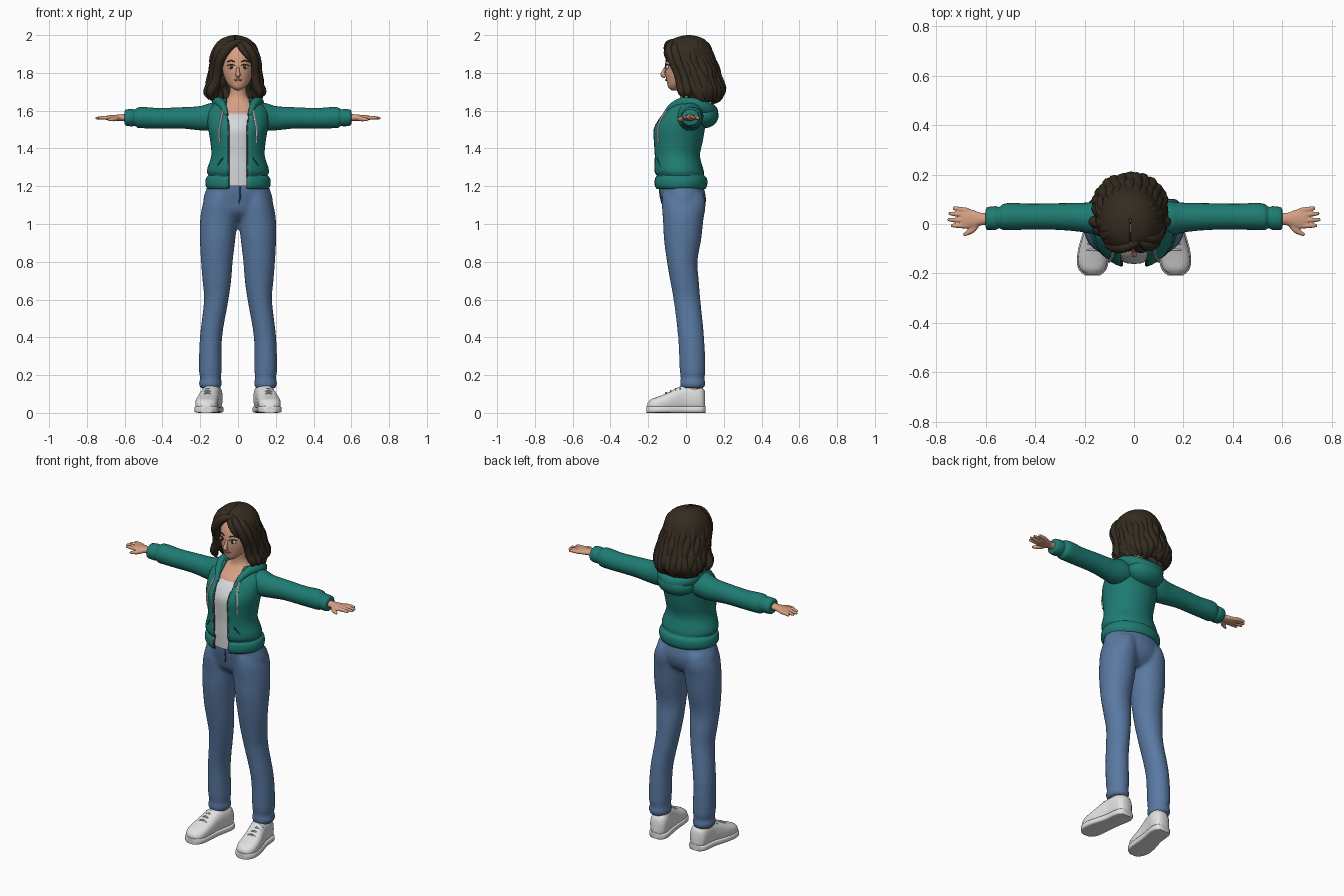
import bpy, bmesh, math, random
from mathutils import Vector

random.seed(4)


def material(name, rgb):
    m = bpy.data.materials.new(name)
    m.diffuse_color = (*rgb, 1)
    return m


SKIN = material("skin", (0.68, 0.35, 0.23))
HAIR = material("dark brown", (0.036, 0.025, 0.015))
TEAL = material("teal", (0.013, 0.20, 0.17))
DARK_TEAL = material("dark teal", (0.008, 0.10, 0.09))
DENIM = material("denim blue", (0.10, 0.19, 0.36))
DARK_DENIM = material("dark denim", (0.05, 0.09, 0.18))
WHITE = material("white", (0.76, 0.76, 0.76))
SHIRT = material("shirt white", (0.66, 0.68, 0.70))
GREY = material("zip grey", (0.09, 0.09, 0.10))
LIP = material("lip pink", (0.42, 0.14, 0.11))


def spline(rows, knots, k=4):
    """Smooth interpolation of rows of numbers."""
    v, n, out = [Vector(r) for r in rows], len(rows), []
    slope = []
    for i in range(n):
        a, b = max(i - 1, 0), min(i + 1, n - 1)
        slope.append((v[b] - v[a]) / (knots[b] - knots[a]))
    for i in range(n - 1):
        d = knots[i + 1] - knots[i]
        for j in range(k):
            t = j / k
            out.append(v[i] * (2*t**3 - 3*t*t + 1) + slope[i] * d * (t**3 - 2*t*t + t)
                       + v[i + 1] * (3*t*t - 2*t**3) + slope[i + 1] * d * (t**3 - t*t))
    return out + [v[-1]]


def skin_rings(name, rings, mat, closed=True, thickness=0):
    bm = bmesh.new()
    grid = [[bm.verts.new(p) for p in ring] for ring in rings]
    n = len(rings[0])
    for a, b in zip(grid, grid[1:]):
        for i in range(n if closed else n - 1):
            j = (i + 1) % n
            bm.faces.new((a[i], a[j], b[j], b[i]))
    if closed:
        bm.faces.new(grid[0])
        bm.faces.new(grid[-1])
    bmesh.ops.recalc_face_normals(bm, faces=bm.faces)
    me = bpy.data.meshes.new(name)
    bm.to_mesh(me)
    bm.free()
    me.materials.append(mat)
    me.shade_smooth()
    me.set_sharp_from_angle(angle=math.radians(55))
    ob = bpy.data.objects.new(name, me)
    bpy.context.collection.objects.link(ob)
    if thickness:
        mod = ob.modifiers.new("thickness", "SOLIDIFY")
        mod.thickness, mod.offset = thickness, 0
    return ob


def loft(name, axis, rows, mat, n=28, power=2, k=4):
    """Rows are position on axis, two centres, two radii."""
    def bend(c):
        return math.copysign(abs(c) ** (2 / power), c)
    rings = []
    for t, a, b, ra, rb in spline(rows, [r[0] for r in rows], k):
        ring = []
        for i in range(n):
            w = math.tau * i / n
            u, v = a + ra * bend(math.cos(w)), b + rb * bend(math.sin(w))
            ring.append({"x": (t, u, v), "y": (u, t, v), "z": (u, v, t)}[axis])
        rings.append(ring)
    return skin_rings(name, rings, mat)


def tube(name, pts, mat, n=8, k=4):
    """Points are x, y, z, radius."""
    rows = spline(pts, range(len(pts)), k)
    c = [r.xyz for r in rows]
    rings, side = [], None
    for i, r in enumerate(rows):
        t = (c[min(i + 1, len(c) - 1)] - c[max(i - 1, 0)]).normalized()
        side = t.orthogonal() if side is None else side - t * side.dot(t)
        side.normalize()
        up = t.cross(side)
        rings.append([c[i] + r[3] * (side * math.cos(w) + up * math.sin(w))
                      for w in (math.tau * j / n for j in range(n))])
    return skin_rings(name, rings, mat)


def wrap_point(row, a, f=1, cx=0):
    return Vector((cx + f * row[2] * math.sin(a), row[1] - f * row[3] * math.cos(a), row[0]))


def wrap(name, rows, mat, thickness, cx=0, n=40):
    """Shell open at the front; rows are z, centre y, two radii, half opening."""
    dense, rings = spline(rows, [r[0] for r in rows]), []
    for r in dense:
        a0 = math.asin(min(0.97, max(0, r[4]) / r[2]))
        rings.append([wrap_point(r, a0 + (math.tau - 2 * a0) * i / n, 1, cx) for i in range(n + 1)])
    skin_rings(name, rings, mat, False, thickness)
    return dense, rings


def front_y(dense, x, z):
    r = min(dense, key=lambda q: abs(q[0] - z))
    return r[1] - r[3] * math.sqrt(max(0, 1 - (x / r[2]) ** 2))


def ball(name, loc, size, mat):
    rows = [(loc[2] + size[2] * math.sin(w), loc[0], loc[1], size[0] * math.cos(w), size[1] * math.cos(w))
            for w in (math.pi * (i / 10 - 0.5) * 0.98 for i in range(11))]
    return loft(name, "z", rows, mat, 16, k=1)


def fuse(name, parts, voxel):
    bpy.ops.object.select_all(action="DESELECT")
    for p in parts:
        p.select_set(True)
    bpy.context.view_layer.objects.active = parts[0]
    bpy.ops.object.join()
    parts[0].name = name
    mod = parts[0].modifiers.new("fuse", "REMESH")
    mod.mode, mod.voxel_size, mod.use_smooth_shade = "VOXEL", voxel, True
    mod = parts[0].modifiers.new("soften", "SMOOTH")
    mod.factor, mod.iterations = 0.5, 4


# Jeans
jeans = [loft("pelvis", "z", [(1.02, 0, -.01, .10, .06), (1.06, 0, -.012, .16, .10), (1.12, 0, -.012, .185, .118),
                              (1.18, 0, -.022, .17, .12), (1.23, 0, -.03, .15, .113)], DENIM)]
for s in (-1, 1):
    leg = [(.13, .145, .035, .052, .06), (.155, .147, .035, .062, .068), (.18, .145, .035, .055, .063),
           (.22, .147, .035, .060, .068), (.4, .143, .027, .059, .069), (.6, .115, .005, .065, .071),
           (.7, .112, -.008, .076, .076), (.8, .112, -.02, .084, .081), (.92, .108, -.018, .094, .099),
           (1.02, .102, -.015, .099, .107), (1.1, .098, -.012, .09, .116), (1.16, .09, -.015, .075, .11)]
    jeans.append(loft("leg", "z", [(z, s * x, y, a, b) for z, x, y, a, b in leg], DENIM))
fuse("jeans", jeans, .011)
tube("fly_seam", [(.012, -.142, 1.20, .004), (.012, -.136, 1.15, .004), (.004, -.128, 1.11, .003)], DARK_DENIM)

# Shirt, chest and neck
loft("shirt", "z", [(1.20, 0, -.03, .148, .122), (1.28, 0, -.04, .14, .114), (1.36, 0, -.05, .12, .104),
                    (1.44, 0, -.045, .125, .114), (1.5, 0, -.04, .13, .12), (1.55, 0, -.025, .135, .11),
                    (1.585, 0, -.01, .13, .092)], SHIRT)
loft("chest_and_neck", "z", [(1.54, 0, -.02, .12, .10), (1.59, 0, -.005, .12, .088), (1.63, 0, .01, .10, .066),
                             (1.66, 0, .015, .06, .05), (1.70, 0, .012, .044, .044), (1.77, 0, 0, .044, .044)], SKIN)

# Jacket body with hem band
jacket, edge = wrap("jacket", [
    (1.19, -.03, .155, .127, .05), (1.205, -.03, .165, .135, .05), (1.24, -.03, .163, .134, .05),
    (1.255, -.033, .15, .122, .05), (1.28, -.04, .158, .127, .05), (1.36, -.05, .135, .117, .05),
    (1.44, -.045, .14, .127, .05), (1.5, -.04, .15, .132, .05), (1.55, -.025, .155, .122, .054),
    (1.6, -.005, .15, .102, .06), (1.64, .015, .115, .077, .062), (1.66, .02, .085, .07, .062)], TEAL, .014)

for s in (-1, 1):
    # Sleeves with cuffs
    sleeve = [(.08, .02, 1.572, .07, .062), (.14, .022, 1.568, .07, .073), (.2, .026, 1.56, .06, .064),
              (.3, .03, 1.562, .054, .056), (.42, .03, 1.56, .052, .054), (.5, .03, 1.563, .055, .056),
              (.53, .028, 1.563, .052, .054), (.545, .026, 1.563, .043, .044), (.56, .024, 1.563, .048, .046),
              (.595, .022, 1.563, .045, .042), (.6, .022, 1.563, .036, .034)]
    loft("sleeve", "x", [(s * r[0], *r[1:]) for r in sleeve], TEAL)

    # Zip, drawstring and pocket seam
    col = 0 if s > 0 else -1
    tube("zip", [(*r[col], .006) for r in edge[:33:4]], GREY, 6, 2)
    tube("drawstring", [(s * x, front_y(jacket, x, z) - .012, z, .006) for x, z in
                        ((.08, 1.60), (.09, 1.55), (.10, 1.49), (.097, 1.43))], WHITE, 6)
    tube("pocket_seam", [(s * x, front_y(jacket, x, z) - .007, z, .004) for x, z in
                         ((.08, 1.35), (.10, 1.32), (.125, 1.275))], DARK_TEAL, 6)

    # Hand with four fingers and a thumb
    parts = [loft("palm", "x", [(s * .57, .022, 1.563, .026, .022), (s * .62, .02, 1.563, .026, .018),
                                (s * .65, .02, 1.562, .037, .016), (s * .69, .023, 1.562, .042, .013),
                                (s * .70, .023, 1.562, .036, .010)], SKIN, 16)]
    for y0, y1, x1 in ((.055, .066, .733), (.035, .043, .75), (.013, .018, .755), (-.008, -.006, .74)):
        parts.append(tube("finger", [(s * .67, y0, 1.562, .011), (s * .71, (y0 + y1) / 2, 1.563, .0105),
                                     (s * x1, y1, 1.56, .007)], SKIN))
    parts.append(tube("thumb", [(s * .63, .005, 1.56, .012), (s * .655, -.025, 1.556, .013),
                                (s * .69, -.045, 1.552, .007)], SKIN))
    fuse("hand", parts, .004)

    # Trainer
    shoe = [(.10, .132, .03, .055), (.085, .133, .046, .065), (.05, .135, .053, .074), (0, .142, .051, .073),
            (-.05, .153, .054, .063), (-.10, .162, .059, .050), (-.15, .167, .059, .040),
            (-.185, .168, .048, .033), (-.205, .168, .025, .024)]
    loft("shoe", "y", [(y, s * x, h + .005, w, h) for y, x, w, h in shoe], WHITE, 28, 2.6)
    loft("sole", "y", [(y * 1.02, s * x, .018, w + .005, .018) for y, x, w, h in shoe], WHITE, 28, 5)
    loft("ankle", "z", [(.10, s * .143, .035, .042, .048), (.20, s * .143, .035, .042, .048)], SKIN)
    for y, z in ((-.03, .137), (-.055, .128), (-.08, .117), (-.105, .106)):
        x = .157 - y * .05
        tube("lace", [(s * (x - .03), y, z - .012, .005), (s * x, y, z, .005),
                      (s * (x + .03), y, z - .012, .005)], SHIRT, 6)

# Folded hood behind the neck and its rim
ball("hood", (0, .095, 1.575), (.115, .078, .068), TEAL)
rim = [(.062, -.115, 1.575, .012), (.078, -.075, 1.622, .018), (.098, -.015, 1.645, .026),
       (.105, .05, 1.635, .034), (.07, .105, 1.61, .04)]
tube("hood_rim", rim + [(0, .13, 1.595, .04)] + [(-x, y, z, r) for x, y, z, r in reversed(rim)], TEAL, 14)

# Head
face = [(1.708, 0, -.062, .014, .014), (1.72, 0, -.058, .032, .034), (1.74, 0, -.043, .053, .056),
        (1.77, 0, -.025, .07, .08), (1.80, 0, -.016, .08, .094), (1.85, 0, -.01, .086, .1),
        (1.90, 0, 0, .084, .098), (1.95, 0, .01, .062, .075), (1.965, 0, .01, .03, .04)]
loft("head", "z", face, SKIN)
head = [(z, y, a, b) for z, x, y, a, b in spline(face, [r[0] for r in face])]
tube("nose", [(0, -.104, 1.835, .006), (0, -.117, 1.81, .009), (0, -.122, 1.79, .013), (0, -.108, 1.78, .008)], SKIN)
tube("lips", [(x, front_y(head, x, 1.762) - .001, 1.762, r) for x, r in ((-.022, .002), (0, .006), (.022, .002))], LIP)
for s in (-1, 1):
    y = front_y(head, .037, 1.83)
    ball("eye", (s * .037, y + .003, 1.83), (.017, .008, .011), WHITE)
    ball("iris", (s * .036, y - .002, 1.83), (.009, .005, .010), HAIR)
    for name, lift, r in (("lash", .012, .003), ("brow", .031, .004)):
        tube(name, [(s * x, front_y(head, x, 1.83 + lift) - .001, 1.83 + lift + dz, r * f)
                    for x, dz, f in ((.016, -.004, .7), (.036, .003, 1), (.058, -.003, .5))], HAIR, 6)

# Hair shell
shell, _ = wrap("hair", [
    (1.65, .085, .115, .075, .10), (1.70, .08, .14, .115, .125), (1.76, .06, .137, .12, .118),
    (1.82, .035, .126, .127, .105), (1.88, .01, .12, .132, .06), (1.93, .01, .108, .117, .02),
    (1.97, .012, .075, .083, .004), (1.987, .015, .035, .04, .001), (1.993, .015, .004, .004, 0)], HAIR, .016, -.015)

# Wavy locks around the sides and back
count = 19
for i in range(count):
    a = math.radians(62 + 236 * i / (count - 1))
    drop, phase, pts = random.uniform(-.012, .015), random.uniform(0, 6), []
    for z, r in ((1.978, .008), (1.94, .018), (1.88, .024), (1.82, .027), (1.76, .028), (1.71, .029),
                 (1.67, .022), (1.645, .006)):
        low = (1.98 - z) / .33
        row = min(shell, key=lambda q: abs(q[0] - z))
        p = wrap_point(row, a + .09 * low * math.sin(phase + z * 38), .9 + .03 * math.sin(phase + z * 45), -.015)
        pts.append((p.x, p.y, z + drop * low, r))
    tube("hair_lock", pts, HAIR, 10)

# Front locks swept from the side parting
for dx, dy in ((0, 0), (.016, .03)):
    tube("front_lock", [(.02, -.07 + dy, 1.968, .012), (-.04 - dx, -.092 + dy, 1.945, .024),
                        (-.088 - dx, -.085 + dy, 1.885, .026), (-.108 - dx, -.05 + dy, 1.81, .023),
                        (-.118 - dx, -.03 + dy, 1.75, .025), (-.145 - dx, -.02 + dy, 1.70, .024),
                        (-.135 - dx, -.01 + dy, 1.66, .006)], HAIR, 12)
    tube("front_lock", [(.02, -.07 + dy, 1.968, .012), (.055 + dx, -.088 + dy, 1.93, .022),
                        (.085 + dx, -.075 + dy, 1.87, .022), (.092 + dx, -.045 + dy, 1.80, .021),
                        (.097 + dx, -.03 + dy, 1.74, .023), (.113 + dx, -.02 + dy, 1.70, .022),
                        (.10 + dx, -.01 + dy, 1.67, .006)], HAIR, 12)
